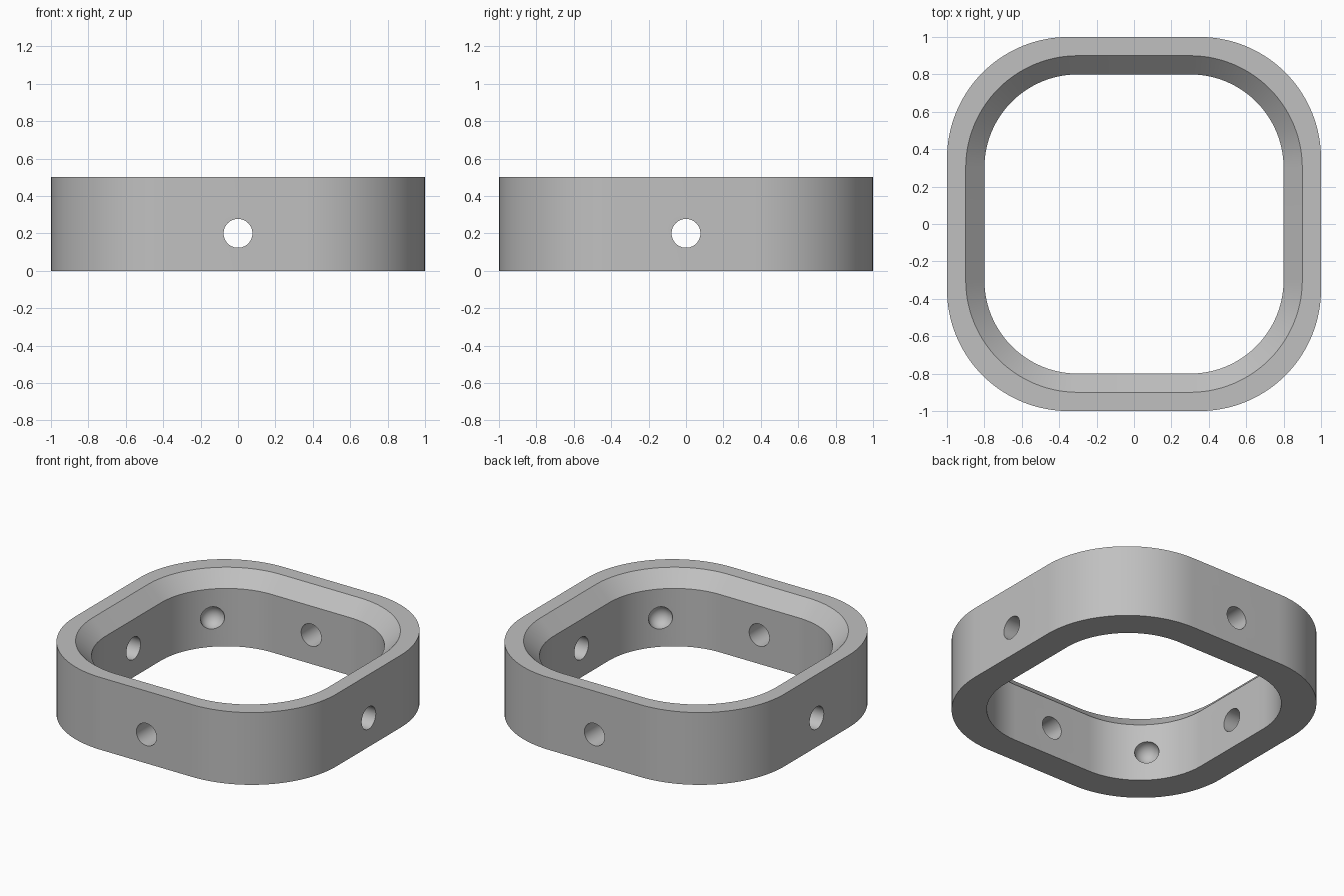
import bpy, bmesh
from math import pi, cos, sin

if "Cube" in bpy.data.objects:
    bpy.data.objects.remove(bpy.data.objects["Cube"])

HOLE_Z, HOLE_R = 0.2, 0.077
ARC_STEPS = 28


def material(name, rgb):
    mat = bpy.data.materials.new(name)
    mat.use_nodes = True
    mat.diffuse_color = (*rgb, 1)
    mat.node_tree.nodes["Principled BSDF"].inputs["Base Color"].default_value = (*rgb, 1)
    return mat


def rounded_square(half, radius, z):
    """Points around a square with rounded corners, anticlockwise."""
    c = half - radius
    points = []
    for corner, (sx, sy) in enumerate([(1, 1), (-1, 1), (-1, -1), (1, -1)]):
        for i in range(ARC_STEPS + 1):
            a = (corner + i / ARC_STEPS) * pi / 2
            points.append((sx * c + radius * cos(a), sy * c + radius * sin(a), z))
    return points


# Frame: loops of half width, corner radius and height, lofted into a closed ring
sections = [(1, 0.65, 0), (1, 0.65, 0.5), (0.9, 0.6, 0.5), (0.8, 0.5, 0.4), (0.8, 0.5, 0)]
bm = bmesh.new()
loops = [[bm.verts.new(p) for p in rounded_square(*s)] for s in sections]
n = len(loops[0])
for a, b in zip(loops, loops[1:] + loops[:1]):
    for i in range(n):
        j = (i + 1) % n
        bm.faces.new((a[i], a[j], b[j], b[i]))
bmesh.ops.recalc_face_normals(bm, faces=bm.faces)
mesh = bpy.data.meshes.new("frame")
bm.to_mesh(mesh)
bm.free()
frame = bpy.data.objects.new("frame", mesh)
bpy.context.collection.objects.link(frame)
mesh.materials.append(material("mid grey", (0.53, 0.53, 0.53)))


def cut(cutter):
    """Subtract the cutter from the frame and discard it."""
    mod = frame.modifiers.new("hole", 'BOOLEAN')
    mod.operation, mod.solver, mod.object = 'DIFFERENCE', 'EXACT', cutter
    bpy.context.view_layer.objects.active = frame
    bpy.ops.object.modifier_apply(modifier=mod.name)
    bpy.data.objects.remove(cutter)


# Through holes in the middle of each side
for rotation in [(pi / 2, 0, 0), (0, pi / 2, 0)]:
    bpy.ops.mesh.primitive_cylinder_add(vertices=48, radius=HOLE_R, depth=2.4,
                                        location=(0, 0, HOLE_Z), rotation=rotation)
    cut(bpy.context.object)

# Round sockets on the inside of each corner
d = 0.3 + 0.5 * cos(pi / 4)
for sx in (-1, 1):
    for sy in (-1, 1):
        bpy.ops.mesh.primitive_uv_sphere_add(segments=40, ring_count=20, radius=HOLE_R,
                                             location=(sx * d, sy * d, HOLE_Z))
        cut(bpy.context.object)

# Smooth curves, sharp rims
bpy.ops.object.select_all(action='DESELECT')
frame.select_set(True)
bpy.context.view_layer.objects.active = frame
bpy.ops.object.shade_smooth_by_angle(angle=pi / 6)
